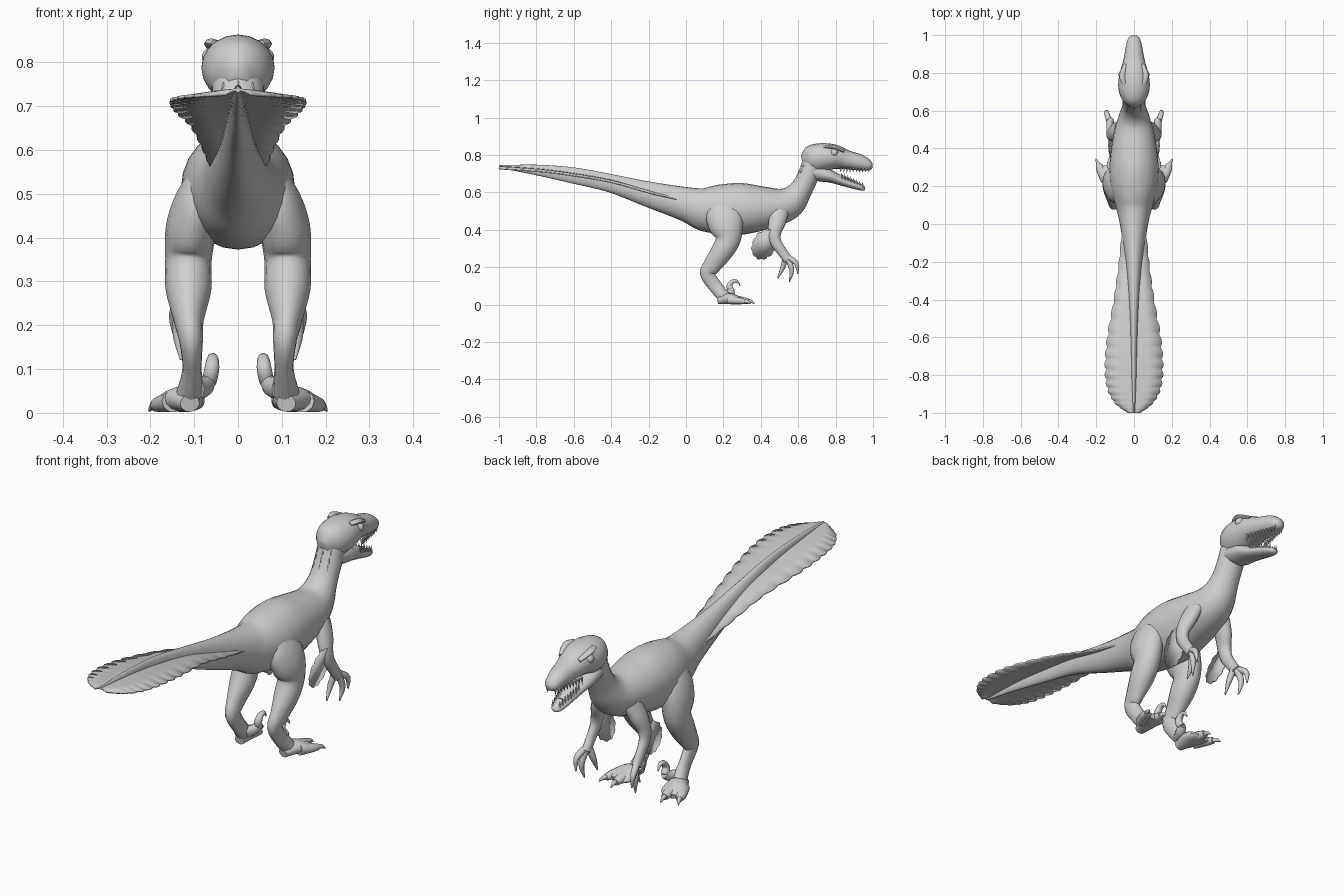
import bpy, bmesh, math
from mathutils import Vector

old = bpy.data.objects.get("Cube")
if old:
    bpy.data.objects.remove(old)

GREY = (0.62, 0.62, 0.62, 1)
skin = bpy.data.materials.new("plain grey")
skin.use_nodes = True
skin.diffuse_color = GREY
skin.node_tree.nodes["Principled BSDF"].inputs["Base Color"].default_value = GREY


def finish(bm, name, angle=50):
    """Turn a bmesh into a smooth shaded object that keeps its sharp edges."""
    bmesh.ops.recalc_face_normals(bm, faces=bm.faces)
    mesh = bpy.data.meshes.new(name)
    bm.to_mesh(mesh)
    bm.free()
    mesh.materials.append(skin)
    mesh.shade_smooth()
    mesh.set_sharp_from_angle(angle=math.radians(angle))
    obj = bpy.data.objects.new(name, mesh)
    bpy.context.collection.objects.link(obj)
    return obj


def spline(points, t):
    """Catmull-Rom value at t (0 to len - 1) through tuples of any size."""
    last = len(points) - 1
    i = min(int(t), last - 1)
    f = t - i
    a, b, c, d = (points[max(0, min(last, i + k))] for k in (-1, 0, 1, 2))
    return [0.5 * (2 * q + (r - p) * f + (2 * p - 5 * q + 4 * r - s) * f * f
                   + (3 * q - p - 3 * r + s) * f ** 3)
            for p, q, r, s in zip(a, b, c, d)]


def loft(name, stations, sides=16, steps=4):
    """Skin elliptic rings along stations of x, y, z, half width, half depth."""
    count = (len(stations) - 1) * steps
    samples = [spline(stations, k / steps) for k in range(count + 1)]
    centres = [Vector(s[:3]) for s in samples]
    bm = bmesh.new()
    rings = []
    for k, s in enumerate(samples):
        along = (centres[min(k + 1, count)] - centres[max(k - 1, 0)]).normalized()
        side = Vector((1, 0, 0))
        side = (side - along * along.x).normalized()
        up = side.cross(along)
        wide, deep = max(s[3], 0.001), max(s[4], 0.001)
        rings.append([bm.verts.new(centres[k] + side * wide * math.cos(a) + up * deep * math.sin(a))
                      for a in (math.tau * j / sides for j in range(sides))])
    for lower, upper in zip(rings, rings[1:]):
        for j in range(sides):
            n = (j + 1) % sides
            bm.faces.new((lower[j], lower[n], upper[n], upper[j]))
    bm.faces.new(rings[0])
    bm.faces.new(rings[-1])
    return finish(bm, name)


def mirrored(name, stations, **options):
    """Loft the same limb part on both sides."""
    for sign, label in ((1, "left"), (-1, "right")):
        loft(f"{label}_{name}", [(sign * s[0], *s[1:]) for s in stations], **options)


def centred(name, stations, **options):
    loft(name, [(0, *s) for s in stations], **options)


def spike(bm, base, tip, radius):
    """Add a small four sided cone between two points."""
    base, tip = Vector(base), Vector(tip)
    axis = tip - base
    turn = axis.to_track_quat("Z", "Y").to_matrix().to_4x4()
    turn.translation = (base + tip) / 2
    bmesh.ops.create_cone(bm, cap_ends=True, segments=5, radius1=radius, radius2=0,
                          depth=axis.length, matrix=turn)


# Tail, trunk and neck in one continuous skin
centred("body", [
    (-1, .738, .005, .007), (-.8, .72, .013, .028), (-.6, .69, .018, .043),
    (-.4, .648, .028, .049), (-.2, .59, .045, .068), (0, .537, .075, .092),
    (.1, .51, .1, .118), (.2, .51, .125, .134), (.3, .512, .13, .138),
    (.4, .515, .12, .12), (.5, .525, .102, .098), (.565, .555, .082, .083),
    (.615, .615, .063, .061), (.655, .69, .06, .056), (.685, .76, .06, .06),
], sides=24)

# Skull and upper jaw
centred("head", [
    (.622, .765, .02, .03), (.66, .775, .064, .07), (.72, .786, .083, .077),
    (.79, .79, .078, .067), (.86, .774, .058, .051), (.93, .76, .045, .043),
    (.98, .744, .032, .027), (.997, .741, .014, .013),
], sides=20)

# Lower jaw, hanging open
centred("lower_jaw", [
    (.67, .715, .055, .045), (.72, .7, .062, .042), (.77, .686, .06, .034),
    (.83, .662, .046, .025), (.9, .638, .036, .02), (.945, .623, .024, .014),
    (.958, .62, .008, .006),
], sides=16)

# Tongue
centred("tongue", [(.78, .7, .025, .012), (.85, .677, .025, .01), (.91, .654, .014, .006)], sides=10)

# Teeth in both jaws
teeth = bmesh.new()
for sign in (1, -1):
    for k in range(10):
        f = k / 9
        y = .83 + .15 * f
        x = sign * (.05 - .03 * f)
        spike(teeth, (x, y, .737 - .006 * f), (x, y - .004, .703), .007)
    for k in range(8):
        f = k / 7
        y, z = .835 + .11 * f, .672 - .045 * f
        x = sign * (.037 - .019 * f)
        spike(teeth, (x, y, z), (x, y - .002, z + .035), .006)
finish(teeth, "teeth", 30)

# Eyes with brow ridges above
for sign, label in ((1, "left"), (-1, "right")):
    eye = bmesh.new()
    bmesh.ops.create_uvsphere(eye, u_segments=14, v_segments=10, radius=.021)
    bmesh.ops.translate(eye, verts=eye.verts, vec=(sign * .062, .792, .812))
    finish(eye, f"{label}_eye")
mirrored("brow", [(.05, .74, .843, .012, .008), (.062, .785, .842, .016, .011),
                  (.046, .845, .818, .01, .007)], sides=8)

# Hind legs: thigh, shin and raised ankle
mirrored("hind_leg", [
    (.078, .19, .55, .03, .06), (.09, .2, .49, .052, .095), (.107, .215, .42, .058, .092),
    (.113, .225, .35, .053, .068), (.113, .19, .28, .052, .058), (.112, .14, .21, .034, .048),
    (.107, .115, .165, .027, .04), (.105, .155, .1, .022, .036), (.11, .205, .04, .032, .034),
])

# Feet: pad, two walking toes with claws, and the raised sickle claw
mirrored("foot_pad", [(.11, .17, .022, .022, .02), (.12, .23, .032, .045, .03),
                      (.135, .28, .023, .058, .021), (.14, .31, .016, .04, .012)])
mirrored("middle_toe", [(.12, .24, .03, .028, .028), (.122, .3, .022, .024, .021),
                        (.125, .335, .017, .016, .015)], sides=10)
mirrored("outer_toe", [(.15, .23, .026, .026, .025), (.175, .285, .02, .024, .019),
                       (.187, .315, .016, .015, .014)], sides=10)
mirrored("middle_toe_claw", [(.125, .325, .02, .012, .012), (.126, .348, .017, .008, .009),
                             (.127, .367, .004, .002, .002)], sides=8)
mirrored("outer_toe_claw", [(.185, .308, .019, .012, .012), (.195, .33, .015, .008, .009),
                            (.203, .345, .004, .002, .002)], sides=8)
mirrored("sickle_toe", [(.095, .185, .055, .02, .025), (.076, .225, .06, .02, .024),
                        (.066, .25, .075, .017, .02)], sides=10)
mirrored("sickle_claw", [(.066, .245, .07, .017, .018), (.06, .232, .098, .017, .016),
                         (.058, .247, .122, .014, .012), (.058, .272, .125, .009, .008),
                         (.06, .29, .1, .002, .002)], sides=10)

# Arms
mirrored("arm", [(.075, .5, .5, .03, .05), (.1, .487, .44, .032, .046),
                 (.118, .473, .385, .027, .036), (.125, .48, .335, .022, .03),
                 (.127, .512, .285, .019, .026), (.127, .545, .24, .02, .025)], sides=12)

# Fingers ending in claws
fingers = {
    "inner_finger": [(.12, .53, .25), (.108, .518, .2), (.108, .49, .14)],
    "middle_finger": [(.128, .545, .245), (.137, .565, .185), (.13, .553, .122)],
    "outer_finger": [(.133, .55, .25), (.145, .59, .22), (.142, .598, .165)],
}
for label, path in fingers.items():
    mirrored(label, [(*p, r, r) for p, r in zip(path, (.015, .013, .003))], sides=8)


# Flat tail fan with a scalloped rim
fan_line = [(0, .565, .062), (-.2, .61, .08), (-.4, .665, .108), (-.6, .7, .143),
            (-.75, .72, .155), (-.87, .73, .143), (-.95, .735, .1), (-1, .738, .03)]
fan = bmesh.new()
rows = []
COUNT = 84
for k in range(COUNT + 1):
    y, z, w = spline(fan_line, (len(fan_line) - 1) * k / COUNT)
    w *= 0.94 + 0.07 * abs(math.sin(math.pi * k / 5))
    rows.append([fan.verts.new((w * f, y, z - .012 * f * f)) for f in (-1, -.5, 0, .5, 1)])
for a, b in zip(rows, rows[1:]):
    for j in range(4):
        fan.faces.new((a[j], a[j + 1], b[j + 1], b[j]))
fan_plate = finish(fan, "tail_fan")
thick = fan_plate.modifiers.new("thickness", "SOLIDIFY")
thick.thickness = .007
thick.offset = 0

# Scalloped feather patch behind each forearm
for sign, label in ((1, "left"), (-1, "right")):
    patch = bmesh.new()
    rim = []
    for k in range(48):
        a = math.tau * k / 48
        r = 0.92 + 0.1 * abs(math.sin(a * 6))
        rim.append(patch.verts.new((sign * (.122 + .012 * math.sin(a)),
                                    .42 + .068 * r * math.cos(a) + .018 * math.sin(a),
                                    .322 + .082 * r * math.sin(a))))
    patch.faces.new(rim)
    plate = finish(patch, f"{label}_arm_feathers")
    thick = plate.modifiers.new("thickness", "SOLIDIFY")
    thick.thickness = .007
    thick.offset = 0

# Small quills along the nape
quills = bmesh.new()
for k in range(5):
    f = k / 4
    for x in (-.03, 0, .03):
        y, z = .575 + .05 * f + abs(x) * .4, .635 + .12 * f
        spike(quills, (x, y, z), (x * 1.3, y - .016, z - .022), .007)
finish(quills, "nape_quills", 30)
